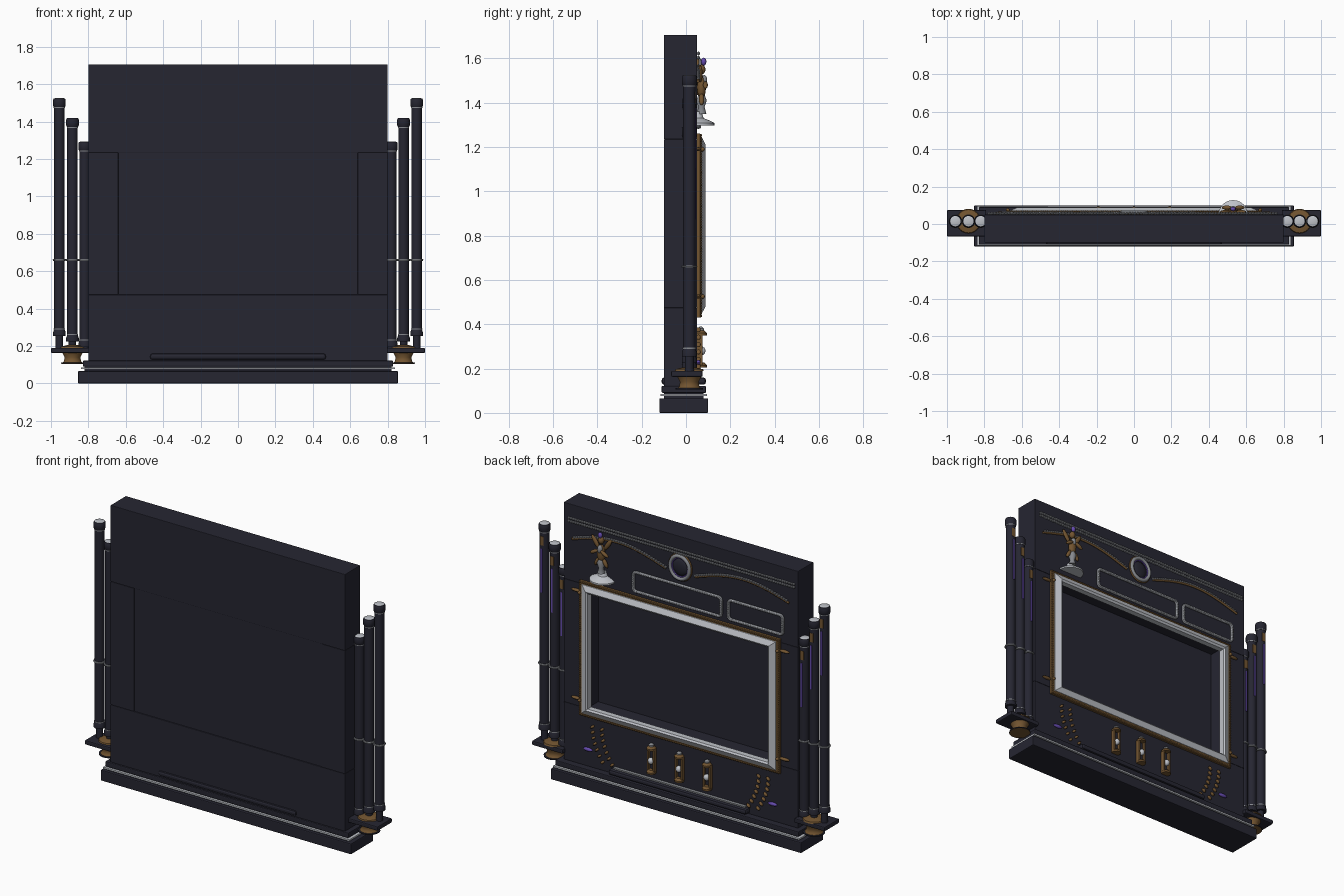
import bpy, bmesh, math
from mathutils import Matrix, Vector

cube = bpy.data.objects.get("Cube")
if cube:
    bpy.data.objects.remove(cube)


def material(name, rgb):
    m = bpy.data.materials.new(name)
    m.use_nodes = True
    m.diffuse_color = (*rgb, 1)
    m.node_tree.nodes["Principled BSDF"].inputs["Base Color"].default_value = (*rgb, 1)
    return m


NAVY = material("dark navy", (0.019, 0.019, 0.031))
SILVER = material("silver", (0.52, 0.54, 0.58))
PEWTER = material("pewter", (0.24, 0.25, 0.27))
BRONZE = material("bronze", (0.17, 0.09, 0.03))
PURPLE = material("purple", (0.13, 0.07, 0.42))


def finish(name, bm, mat, smooth=False):
    me = bpy.data.meshes.new(name)
    bmesh.ops.recalc_face_normals(bm, faces=bm.faces)
    bm.to_mesh(me)
    bm.free()
    ob = bpy.data.objects.new(name, me)
    bpy.context.collection.objects.link(ob)
    me.materials.append(mat)
    if smooth:
        bpy.ops.object.select_all(action="DESELECT")
        ob.select_set(True)
        bpy.context.view_layer.objects.active = ob
        bpy.ops.object.shade_smooth_by_angle(angle=math.radians(40))
    return ob


def box(name, xs, ys, zs, mat, bevel=0.0):
    bm = bmesh.new()
    size = [b - a for a, b in (xs, ys, zs)]
    mid = [(a + b) / 2 for a, b in (xs, ys, zs)]
    bmesh.ops.create_cube(bm, size=1, matrix=Matrix.Translation(mid) @ Matrix.Diagonal((*size, 1)))
    if bevel:
        bmesh.ops.bevel(bm, geom=bm.edges[:], offset=bevel, segments=2, affect="EDGES", profile=0.5)
    return finish(name, bm, mat)


def lathe(name, x, y, profile, mat, steps=24):
    """Spin (radius, z) points about a vertical axis."""
    bm = bmesh.new()
    rings = []
    for r, z in profile:
        rings.append([bm.verts.new((x + r * math.cos(a), y + r * math.sin(a), z))
                      for a in (math.tau * i / steps for i in range(steps))])
    for lo, hi in zip(rings, rings[1:]):
        for i in range(steps):
            j = (i + 1) % steps
            bm.faces.new((lo[i], lo[j], hi[j], hi[i]))
    bm.faces.new(rings[0])
    bm.faces.new(rings[-1])
    return finish(name, bm, mat, True)


def ball(name, pos, scale, mat, turn=0):
    bm = bmesh.new()
    m = Matrix.Translation(pos) @ Matrix.Rotation(turn, 4, "Y") @ Matrix.Diagonal((*scale, 1))
    bmesh.ops.create_uvsphere(bm, u_segments=14, v_segments=8, radius=1, matrix=m)
    return finish(name, bm, mat, True)


def tube(name, pts, radius, mat, closed=False):
    cu = bpy.data.curves.new(name, "CURVE")
    cu.dimensions = "3D"
    cu.bevel_depth, cu.bevel_resolution, cu.use_fill_caps = radius, 2, True
    sp = cu.splines.new("POLY")
    sp.points.add(len(pts) - 1)
    for p, c in zip(sp.points, pts):
        p.co = (*c, 1)
    sp.use_cyclic_u = closed
    cu.materials.append(mat)
    ob = bpy.data.objects.new(name, cu)
    bpy.context.collection.objects.link(ob)


def beads(name, pts, radius, mat, closed=False):
    """Evenly spaced small beads along a path."""
    bm = bmesh.new()
    pts = [Vector(p) for p in pts]
    for a, b in zip(pts, pts[1:] + pts[:1] if closed else pts[1:]):
        n = max(1, round((b - a).length / (radius * 1.7)))
        for i in range(n):
            bmesh.ops.create_icosphere(bm, subdivisions=1, radius=radius,
                                       matrix=Matrix.Translation(a.lerp(b, i / n)))
    finish(name, bm, mat)


def mitred_frame(name, rings, mat):
    """Rectangular frame through (half width, bottom, top, y) rings."""
    bm = bmesh.new()
    loops = [[bm.verts.new(c) for c in ((-w, y, lo), (w, y, lo), (w, y, hi), (-w, y, hi))]
             for w, lo, hi, y in rings]
    for a, b in zip(loops, loops[1:] + loops[:1]):
        for i in range(4):
            j = (i + 1) % 4
            bm.faces.new((a[i], a[j], b[j], b[i]))
    finish(name, bm, mat)


def rounded_rect(x0, x1, z0, z1, r, y):
    out = []
    for k, (cx, cz) in enumerate(((x1 - r, z1 - r), (x0 + r, z1 - r), (x0 + r, z0 + r), (x1 - r, z0 + r))):
        for i in range(5):
            a = math.pi / 2 * (k + i / 4)
            out.append((cx + r * math.cos(a), y, cz + r * math.sin(a)))
    return out


# Plinth and cabinet
box("plinth", (-0.855, 0.855), (-0.12, 0.1), (0, 0.066), NAVY, 0.005)
box("plinth_core", (-0.82, 0.82), (-0.1, 0.08), (0.06, 0.09), NAVY)
box("plinth_trim", (-0.84, 0.84), (-0.115, 0.095), (0.076, 0.086), SILVER)
box("plinth_step", (-0.83, 0.83), (-0.11, 0.09), (0.09, 0.122), NAVY, 0.005)
box("lower_panel", (-0.8, 0.8), (-0.1, 0.05), (0.12, 0.475), NAVY, 0.003)
box("upper_panel", (-0.8, 0.8), (-0.1, 0.05), (1.235, 1.706), NAVY, 0.003)
box("screen_back", (-0.645, 0.645), (-0.094, -0.06), (0.47, 1.24), NAVY)
box("shelf", (-0.47, 0.47), (-0.11, 0.09), (0.127, 0.16), NAVY, 0.012)
box("shelf_trim", (-0.45, 0.45), (0.05, 0.07), (0.16, 0.168), PEWTER)

# Screen surround
mitred_frame("screen_border", [(0.685, 0.43, 1.26, 0.05), (0.685, 0.43, 1.26, 0.064),
                               (0.66, 0.45, 1.24, 0.07), (0.64, 0.475, 1.22, 0.05)], BRONZE)
mitred_frame("screen_frame", [(0.668, 0.445, 1.248, 0.06), (0.662, 0.45, 1.243, 0.072),
                              (0.625, 0.48, 1.212, 0.088), (0.615, 0.49, 1.2, 0.08),
                              (0.615, 0.49, 1.2, 0.045)], SILVER)
beads("screen_beading", [(x, 0.066, z) for x, z in ((-0.677, 0.437), (0.677, 0.437),
      (0.677, 1.253), (-0.677, 1.253))], 0.007, BRONZE, True)

# Upper panel ornament
for z in (1.603, 1.622):
    beads("top_beading", [(-0.775, 0.056, z), (0.775, 0.056, z)], 0.009, PEWTER)
ring = [(0.066 * math.cos(a), 0.06, 1.52 + 0.07 * math.sin(a))
        for a in (math.tau * i / 32 for i in range(32))]
tube("medallion_ring", ring, 0.011, PEWTER, True)
tube("medallion_outer_ring", [(x * 1.16, 0.054, 1.52 + (z - 1.52) * 1.16) for x, y, z in ring],
     0.005, BRONZE, True)
tube("medallion_inner_ring", [(x * 0.82, 0.058, 1.52 + (z - 1.52) * 0.82) for x, y, z in ring],
     0.004, PURPLE, True)
ball("medallion_boss", (0, 0.05, 1.52), (0.05, 0.015, 0.053), NAVY)
for name, x0, x1 in (("wide", -0.28, 0.32), ("narrow", -0.7, -0.33)):
    tube(name + "_plaque_frame", rounded_rect(x0, x1, 1.29, 1.408, 0.02, 0.056), 0.009, PEWTER, True)
    beads(name + "_plaque_beading", rounded_rect(x0, x1, 1.29, 1.408, 0.02, 0.062), 0.007, SILVER, True)

# Statuette on a dished stand
fx, fy = 0.53, 0.07
lathe("statuette_stand", fx, 0.05, [(0.078, 1.298), (0.078, 1.308), (0.06, 1.318),
      (0.03, 1.33), (0.02, 1.36)], SILVER)
lathe("statuette_stem", fx, fy, [(0.022, 1.35), (0.014, 1.38), (0.024, 1.41), (0.012, 1.44)], PEWTER)
ball("statuette_body", (fx, fy, 1.47), (0.026, 0.02, 0.055), BRONZE)
ball("statuette_chest", (fx, fy + 0.012, 1.5), (0.016, 0.014, 0.025), PEWTER)
ball("statuette_head", (fx, fy, 1.55), (0.018, 0.018, 0.022), BRONZE)
ball("statuette_gem", (fx, fy + 0.01, 1.585), (0.014, 0.012, 0.018), PURPLE)
for s in (-1, 1):
    ball("statuette_wing", (fx + s * 0.042, fy - 0.005, 1.53), (0.014, 0.01, 0.045), BRONZE, s * 0.6)
    ball("statuette_arm", (fx + s * 0.035, fy + 0.018, 1.48), (0.03, 0.011, 0.011), BRONZE, s * 0.5)
    ball("statuette_foot", (fx + s * 0.028, fy, 1.415), (0.012, 0.012, 0.03), BRONZE, -s * 0.5)

# Lower panel lanterns
for x in (-0.19, 0, 0.19):
    for name, z in (("foot", 0.205), ("cap", 0.35)):
        lathe("lantern_" + name, x, 0.066, [(0.028, z), (0.028, z + 0.01), (0.016, z + 0.022)], BRONZE, 12)
    lathe("lantern_finial", x, 0.066, [(0.016, 0.372), (0.016, 0.38), (0.004, 0.39)], PEWTER, 12)
    box("lantern_back", (x - 0.016, x + 0.016), (0.05, 0.058), (0.21, 0.36), NAVY)
    ball("lantern_globe", (x, 0.07, 0.28), (0.018, 0.018, 0.02), SILVER)
    for s in (-1, 1):
        box("lantern_post", (x + s * 0.02 - 0.005, x + s * 0.02 + 0.005), (0.05, 0.075),
            (0.21, 0.355), BRONZE)

for s in (-1, 1):
    # Cabinet side panel, garland, corner studs and vine
    box("side_panel", sorted((s * 0.64, s * 0.8)), (-0.1, 0.05), (0.475, 1.235), NAVY, 0.003)
    arch = [(s * (0.1 + 0.64 * t), 0.056, 1.495 + 0.065 * math.sin(math.pi * t) + 0.01 * t)
            for t in (i / 20 for i in range(21))]
    tube("garland", [(x, 0.054, z - 0.008) for x, y, z in arch], 0.007, BRONZE)
    beads("garland_beading", arch, 0.009, PEWTER)
    for z in (0.525, 1.19):
        ball("frame_stud", (s * 0.71, 0.055, z), (0.035, 0.012, 0.009), BRONZE)
        ball("frame_pin", (s * 0.675, 0.075, z), (0.01, 0.01, 0.01), BRONZE)
    for k in (0, 0.065):
        for i in range(7):
            t = i / 6
            ball("vine_leaf", (s * (0.6 - k - 0.07 * t * t), 0.056, 0.375 - 0.2 * t),
                 (0.015, 0.011, 0.008), BRONZE, s * 0.7)
    ball("vine_gem", (s * 0.63, 0.056, 0.228), (0.032, 0.01, 0.011), PURPLE)

    # Bracket carrying the pipes
    px, py = s * 0.885, 0.015
    box("pipe_bracket", sorted((s * 0.79, s)), (-0.067, 0.075), (0.163, 0.19), NAVY, 0.006)
    lathe("bracket_cone", px, py, [(0.06, 0.105), (0.046, 0.118), (0.042, 0.14), (0.055, 0.165)], BRONZE)
    lathe("bracket_foot", px, py, [(0.062, 0.106), (0.062, 0.112)], NAVY)
    lathe("bracket_rosette", px, py, [(0.066, 0.188), (0.062, 0.197), (0.03, 0.205)], BRONZE)

    # Three stepped pipes
    for x, z0, z1 in ((0.955, 0.255, 1.525), (0.885, 0.225, 1.42), (0.82, 0.195, 1.293)):
        x *= s
        lathe("pipe", x, py, [(0.028, z0 + 0.01), (0.028, z1 - 0.01)], NAVY)
        lathe("pipe_support", x, py, [(0.02, 0.185), (0.02, z0 + 0.01)], NAVY)
        lathe("pipe_foot", x, py, [(0.034, z0), (0.034, z0 + 0.018), (0.028, z0 + 0.034)], NAVY)
        lathe("pipe_cap", x, py, [(0.028, z1 - 0.05), (0.034, z1 - 0.04), (0.034, z1 - 0.01),
                                  (0.03, z1 - 0.002)], NAVY)
        lathe("pipe_lid", x, py, [(0.03, z1 - 0.003), (0.024, z1)], SILVER)
        for z in (z0 + 0.034, z1 - 0.053):
            lathe("pipe_collar", x, py, [(0.0305, z), (0.0305, z + 0.005)], PEWTER)
        lathe("pipe_band", x, py, [(0.034, 0.656), (0.036, 0.66), (0.034, 0.666)], PEWTER)
        box("pipe_light", (x - 0.005, x + 0.005), (0.038, 0.046), (z1 - 0.42, z1 - 0.15), PURPLE)
        box("pipe_mouth", (x - 0.012, x + 0.012), (0.036, 0.044), (z1 - 0.13, z1 - 0.075), BRONZE)
